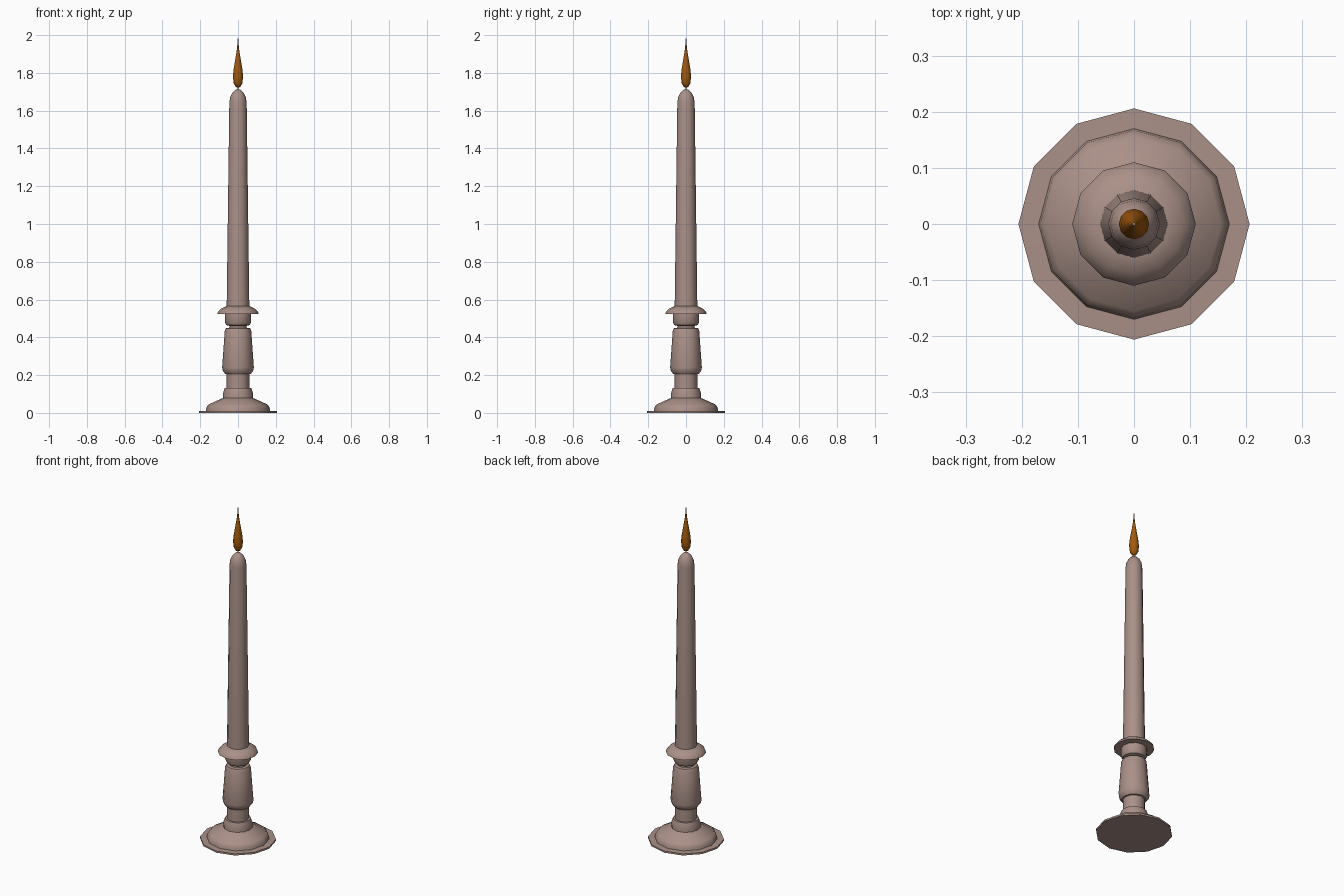
import bpy, bmesh, math

if "Cube" in bpy.data.objects:
    bpy.data.objects.remove(bpy.data.objects["Cube"])

SIDES = 12

def material(name, color):
    m = bpy.data.materials.new(name)
    m.diffuse_color = (*color, 1)
    m.use_nodes = True
    m.node_tree.nodes["Principled BSDF"].inputs["Base Color"].default_value = m.diffuse_color
    return m

def lathe(name, profile, mat, angle=35):
    """Revolve (radius, height) points around z; radius 0 closes to a point."""
    bm = bmesh.new()
    rings = []
    for r, z in profile:
        if r == 0:
            rings.append([bm.verts.new((0, 0, z))])
        else:
            rings.append([bm.verts.new((r * math.cos(math.tau * i / SIDES),
                                        r * math.sin(math.tau * i / SIDES), z))
                          for i in range(SIDES)])
    for a, b in zip(rings, rings[1:]):
        for i in range(SIDES):
            j = (i + 1) % SIDES
            if len(a) == 1:
                bm.faces.new((a[0], b[j], b[i]))
            elif len(b) == 1:
                bm.faces.new((a[i], a[j], b[0]))
            else:
                bm.faces.new((a[i], a[j], b[j], b[i]))
    for ring, flip in ((rings[0], True), (rings[-1], False)):
        if len(ring) > 1:
            bm.faces.new(ring[::-1] if flip else ring)
    bmesh.ops.recalc_face_normals(bm, faces=bm.faces)
    me = bpy.data.meshes.new(name)
    bm.to_mesh(me)
    bm.free()
    me.materials.append(mat)
    ob = bpy.data.objects.new(name, me)
    bpy.context.collection.objects.link(ob)
    bpy.ops.object.select_all(action='DESELECT')
    ob.select_set(True)
    bpy.context.view_layer.objects.active = ob
    bpy.ops.object.shade_smooth_by_angle(angle=math.radians(angle))
    return ob

clay = material("clay", (0.40, 0.28, 0.245))
amber = material("amber", (0.36, 0.10, 0.004))

# Stepped foot, turned stem and drip cup
lathe("candlestick", [
    (0.206, 0.0), (0.206, 0.01), (0.17, 0.011), (0.167, 0.03), (0.155, 0.045),
    (0.08, 0.079), (0.079, 0.105), (0.07, 0.131), (0.06, 0.132), (0.06, 0.205),
    (0.068, 0.207), (0.08, 0.222), (0.084, 0.24), (0.07, 0.435), (0.064, 0.448),
    (0.047, 0.45), (0.044, 0.46), (0.062, 0.465), (0.07, 0.48), (0.07, 0.523),
    (0.11, 0.524), (0.105, 0.537), (0.088, 0.552), (0.062, 0.565)], clay)

# Tapered candle with a rounded top
lathe("candle", [(0.06, 0.56), (0.046, 1.64), (0.042, 1.67), (0.03, 1.695),
                 (0.012, 1.712), (0, 1.715)], clay)

# Thin wick running up through the flame
lathe("wick", [(0.003, 1.70), (0.003, 1.98)], clay)

# Teardrop flame
lathe("flame", [(0, 1.72), (0.013, 1.727), (0.023, 1.745), (0.027, 1.78),
                (0.023, 1.82), (0.013, 1.88), (0.005, 1.93), (0, 2.0)], amber, 60)
